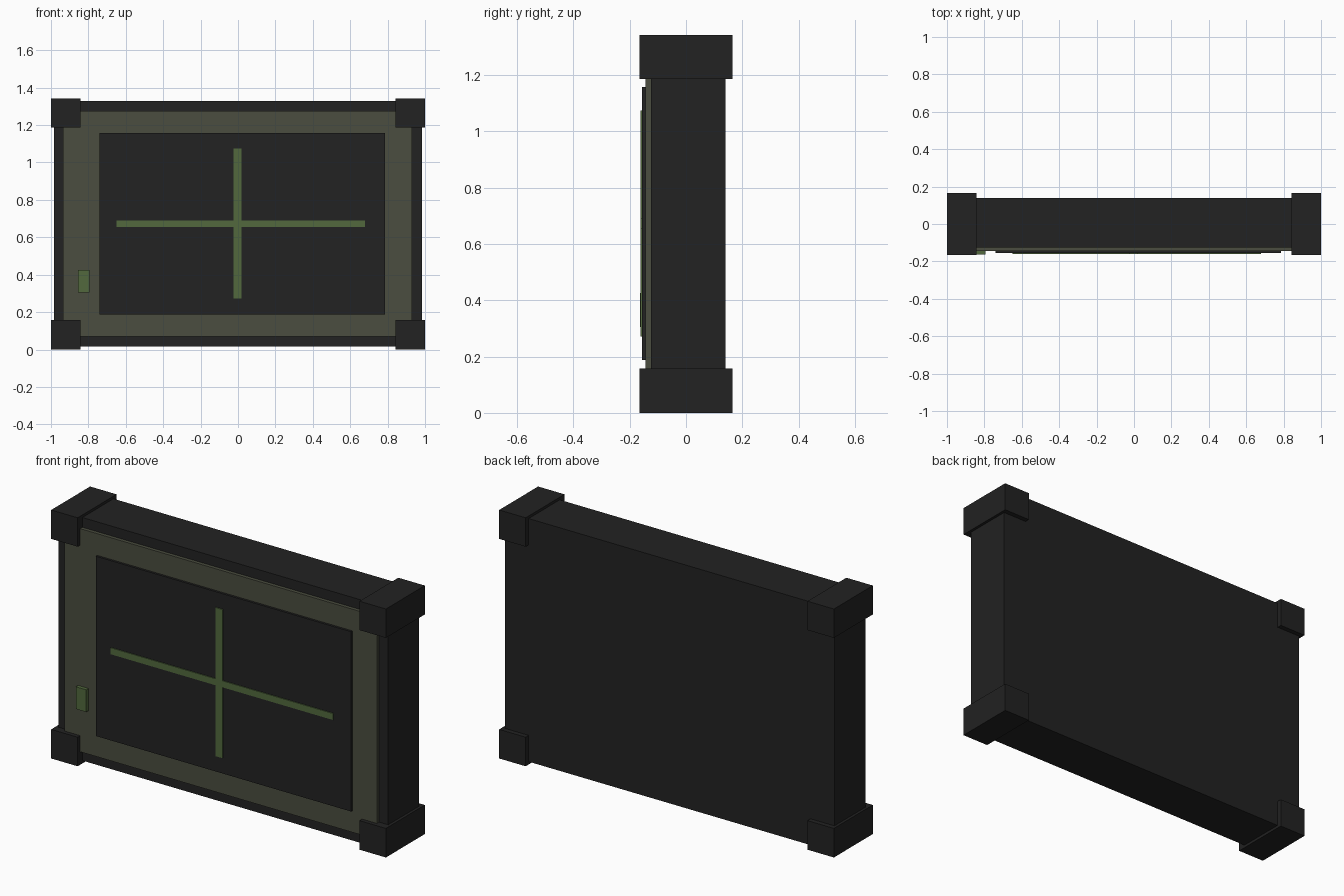
import bpy
import bmesh

old = bpy.data.objects.get("Cube")
if old:
    bpy.data.objects.remove(old, do_unlink=True)


def make_material(name, rgb):
    mat = bpy.data.materials.new(name)
    mat.use_nodes = True
    mat.diffuse_color = (*rgb, 1)
    bsdf = next(n for n in mat.node_tree.nodes if n.type == 'BSDF_PRINCIPLED')
    bsdf.inputs["Base Color"].default_value = (*rgb, 1)
    return mat


charcoal = make_material("charcoal", (0.016, 0.016, 0.016))
olive = make_material("olive_grey", (0.069, 0.074, 0.050))
green = make_material("muted_green", (0.084, 0.141, 0.048))


def box(name, x, y, z, mat):
    """Box spanning the given (min, max) ranges."""
    bm = bmesh.new()
    bmesh.ops.create_cube(bm, size=1)
    for v in bm.verts:
        v.co = [(lo + hi) / 2 + c * (hi - lo) for c, (lo, hi) in zip(v.co, (x, y, z))]
    mesh = bpy.data.meshes.new(name)
    bm.to_mesh(mesh)
    bm.free()
    mesh.materials.append(mat)
    obj = bpy.data.objects.new(name, mesh)
    bpy.context.collection.objects.link(obj)
    return obj


# Casing and the raised front bezel
box("casing", (-0.985, 0.985), (-0.125, 0.14), (0.015, 1.328), charcoal)
box("bezel", (-0.935, 0.93), (-0.144, -0.12), (0.07, 1.275), olive)

# Screen with its crosshair, set slightly to the left side
box("screen", (-0.74, 0.785), (-0.156, -0.14), (0.187, 1.158), charcoal)
box("crosshair_horizontal", (-0.65, 0.68), (-0.161, -0.154), (0.655, 0.69), green)
box("crosshair_vertical", (-0.023, 0.02), (-0.161, -0.154), (0.272, 1.075), green)

# Button on the bezel
box("button", (-0.855, -0.793), (-0.163, -0.14), (0.305, 0.425), green)

# Protective corner bumpers
for side, x in (("right", (-1.0, -0.842)), ("left", (0.842, 1.0))):
    for level, z in (("lower", (0.0, 0.157)), ("upper", (1.186, 1.342))):
        box(f"{level}_{side}_bumper", x, (-0.166, 0.166), z, charcoal)
